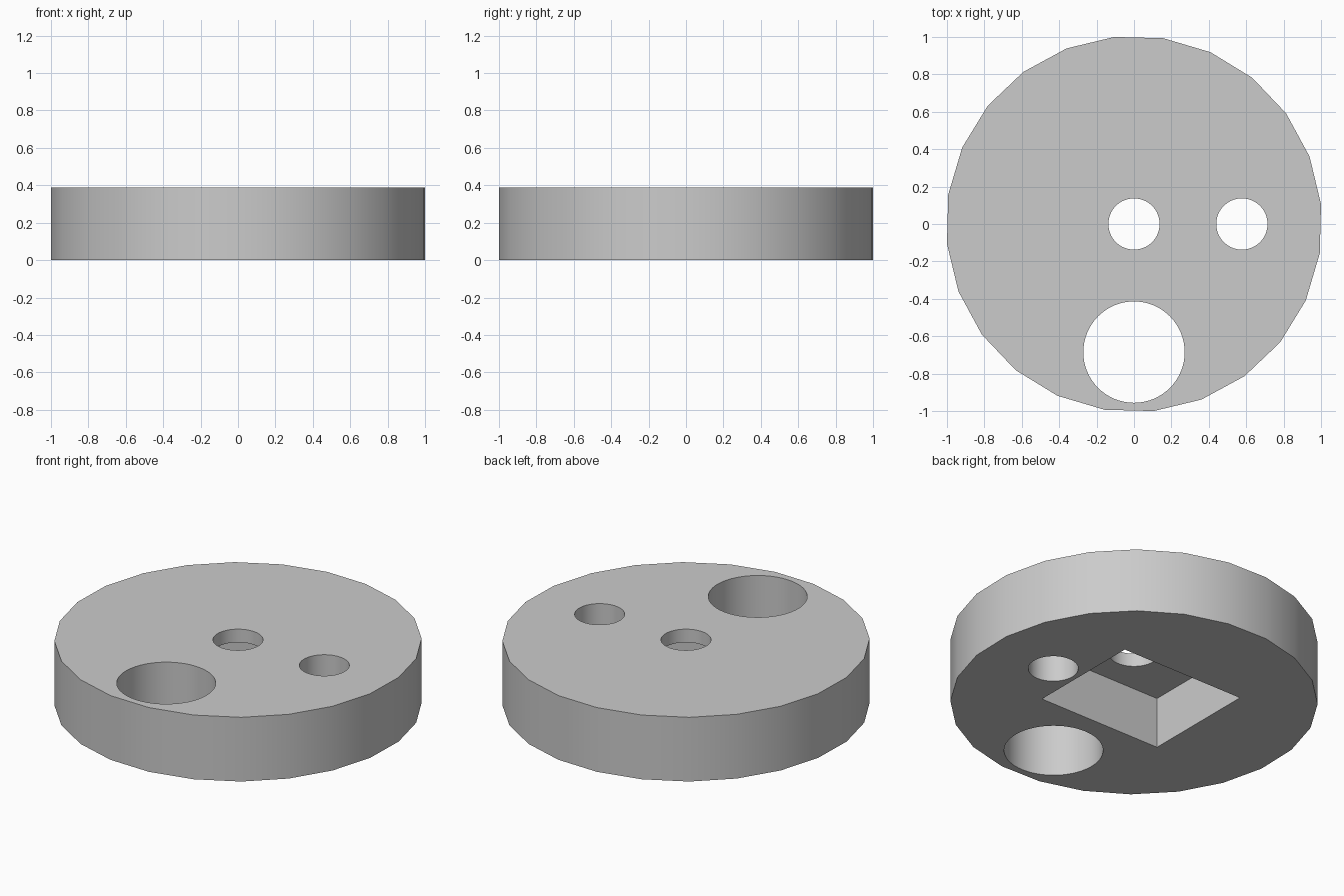
import bpy
import math

cube = bpy.data.objects.get("Cube")
if cube:
    bpy.data.objects.remove(cube, do_unlink=True)

HEIGHT = 0.388
POCKET_DEPTH = 0.308

grey = bpy.data.materials.new("plain_grey")
grey.use_nodes = True
colour = (0.6, 0.6, 0.6, 1)
grey.diffuse_color = colour
grey.node_tree.nodes["Principled BSDF"].inputs["Base Color"].default_value = colour


def cylinder(name, radius, x, y, z_low, z_high, sides, turn=0):
    bpy.ops.mesh.primitive_cylinder_add(
        vertices=sides, radius=radius, depth=z_high - z_low,
        location=(x, y, (z_low + z_high) / 2), rotation=(0, 0, turn))
    obj = bpy.context.object
    obj.name = name
    obj.data.materials.append(grey)
    return obj


def box(name, x_range, y_range, z_range):
    ranges = (x_range, y_range, z_range)
    bpy.ops.mesh.primitive_cube_add(size=1, location=[sum(r) / 2 for r in ranges])
    obj = bpy.context.object
    obj.name = name
    obj.scale = [r[1] - r[0] for r in ranges]
    obj.data.materials.append(grey)
    return obj


# Disc body
disc = cylinder("disc_body", 1.0055, 0, 0, 0, HEIGHT, 24, math.radians(6))

# Through holes and the rectangular pocket in the underside
cutters = [
    cylinder("centre_hole", 0.137, 0, 0, -0.1, 0.5, 64),
    cylinder("side_hole", 0.137, 0.577, 0, -0.1, 0.5, 64),
    cylinder("large_hole", 0.271, 0, -0.685, -0.1, 0.5, 64),
    box("pocket", (-0.411, 0.411), (-0.294, 0.412), (-0.1, POCKET_DEPTH)),
]
bpy.ops.object.select_all(action="DESELECT")
disc.select_set(True)
bpy.context.view_layer.objects.active = disc
for cutter in cutters:
    cutter.hide_render = True
    cut = disc.modifiers.new(cutter.name, "BOOLEAN")
    cut.operation = "DIFFERENCE"
    cut.solver = "EXACT"
    cut.object = cutter
    bpy.ops.object.modifier_apply(modifier=cut.name)
    bpy.data.objects.remove(cutter, do_unlink=True)

# Smooth round walls with crisp rims
bpy.ops.object.shade_smooth_by_angle(angle=math.radians(30))
